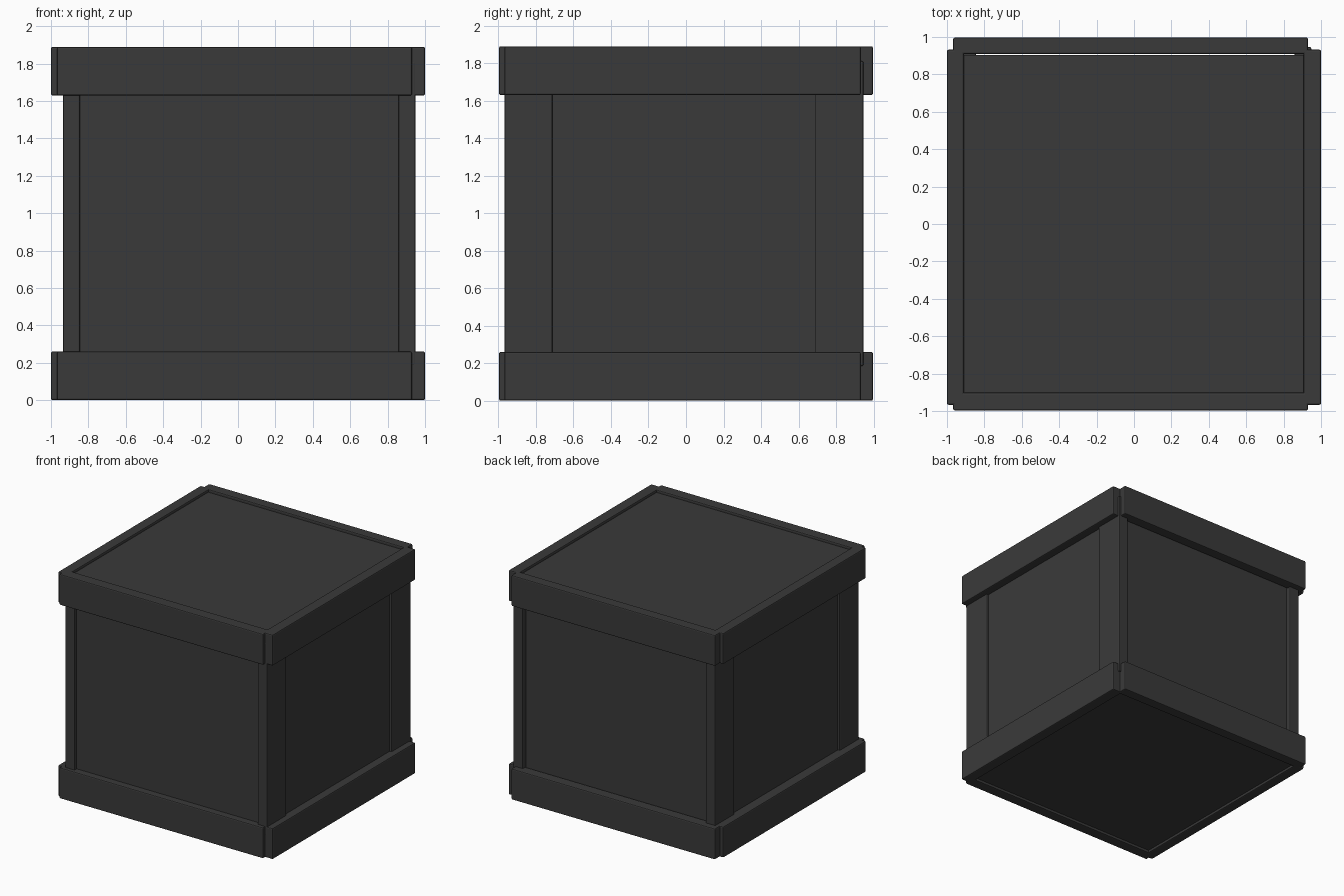
import bpy

if "Cube" in bpy.data.objects:
    bpy.data.objects.remove(bpy.data.objects["Cube"])

mat = bpy.data.materials.new("dark_grey")
mat.diffuse_color = (0.042, 0.042, 0.042, 1)
mat.use_nodes = True
mat.node_tree.nodes["Principled BSDF"].inputs["Base Color"].default_value = mat.diffuse_color


def board(name, xr, yr, zr, bevel=0.0):
    """Box spanning the given ranges, with optionally rounded edges."""
    rs = (xr, yr, zr)
    bpy.ops.mesh.primitive_cube_add(size=1, location=[(a + b) / 2 for a, b in rs])
    o = bpy.context.object
    o.name = name
    o.scale = [b - a for a, b in rs]
    bpy.ops.object.transform_apply(location=False, rotation=False, scale=True)
    if bevel:
        m = o.modifiers.new("rounded_edges", "BEVEL")
        m.width = bevel
        m.segments = 2
    o.data.materials.append(mat)
    return o


# Main box
board("crate_body", (-0.915, 0.93), (-0.94, 0.904), (0.022, 1.867))

# Corner posts: flat boards on the left and right sides
for side, xr in (("left", (-0.935, -0.845)), ("right", (0.858, 0.948))):
    for end, yr in (("front", (-0.968, -0.711)), ("back", (0.689, 0.946))):
        board(f"{side}_{end}_post", xr, yr, (0.185, 1.81), 0.008)

# Bottom and top rims, four rails each
for level, zr in (("bottom", (0.0, 0.26)), ("top", (1.629, 1.889))):
    board(f"{level}_front_rail", (-0.967, 0.93), (-0.997, -0.902), zr, 0.009)
    board(f"{level}_back_rail", (-0.967, 0.93), (0.908, 0.997), zr, 0.009)
    board(f"{level}_left_rail", (-1.0, -0.91), (-0.967, 0.932), zr, 0.009)
    board(f"{level}_right_rail", (0.906, 1.0), (-0.967, 0.932), zr, 0.009)
